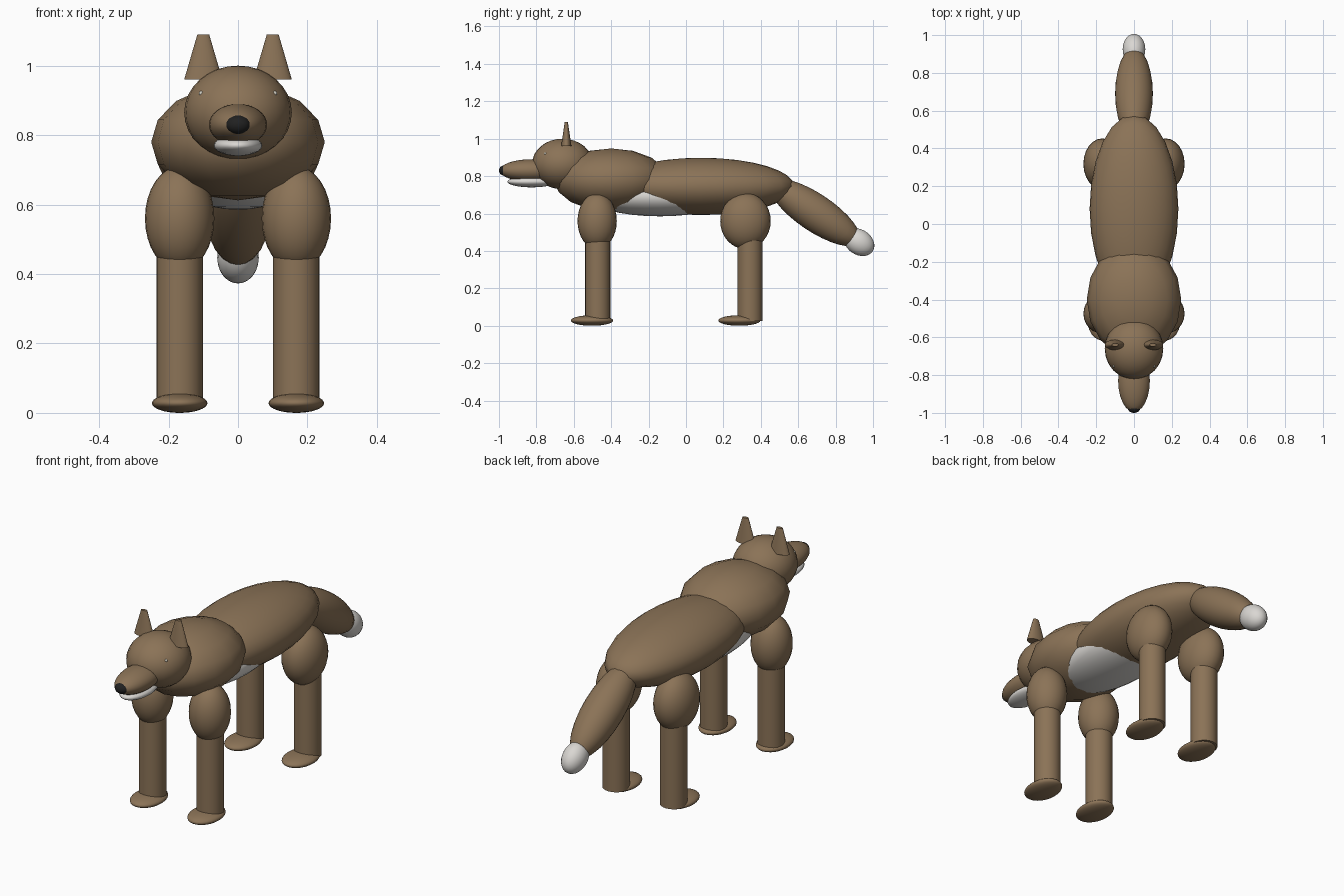
import bpy
from math import radians

cube = bpy.data.objects.get("Cube")
if cube:
    bpy.data.objects.remove(cube)


def material(name, rgb):
    mat = bpy.data.materials.new(name)
    mat.use_nodes = True
    color = (*rgb, 1)
    mat.diffuse_color = color
    mat.node_tree.nodes["Principled BSDF"].inputs["Base Color"].default_value = color
    return mat


brown = material("brown_fur", (0.258, 0.171, 0.095))
pale = material("pale_fur", (0.70, 0.68, 0.65))
black = material("black_nose", (0.015, 0.015, 0.015))
eye_tone = material("pale_eye", (0.62, 0.60, 0.52))


def finish(name, mat, angle=50):
    obj = bpy.context.object
    obj.name = name
    obj.data.materials.append(mat)
    bpy.ops.object.transform_apply(location=False, rotation=False, scale=True)
    bpy.ops.object.shade_smooth_by_angle(angle=radians(angle))
    return obj


def ellipsoid(name, center, radii, mat, tilt=0, segments=24, rings=16):
    bpy.ops.mesh.primitive_uv_sphere_add(segments=segments, ring_count=rings, radius=1,
                                         location=center, rotation=(radians(tilt), 0, 0))
    bpy.context.object.scale = radii
    return finish(name, mat, 80)


def cone(name, center, base, top, depth, mat, flatten=1, sides=24):
    bpy.ops.mesh.primitive_cone_add(vertices=sides, radius1=base, radius2=top,
                                    depth=depth, location=center)
    bpy.context.object.scale = (1, flatten, 1)
    return finish(name, mat)


# Torso
ellipsoid("body", (0, 0.08, 0.745), (0.235, 0.5, 0.153), brown)
ellipsoid("chest", (0, -0.4, 0.78), (0.25, 0.305, 0.168), brown, segments=16, rings=8)
ellipsoid("belly", (0, -0.14, 0.69), (0.19, 0.38, 0.105), pale)

# Head
ellipsoid("head", (0, -0.66, 0.865), (0.155, 0.163, 0.135), brown)
ellipsoid("snout", (0, -0.83, 0.83), (0.084, 0.165, 0.06), brown)
ellipsoid("lower_jaw", (0, -0.825, 0.77), (0.07, 0.13, 0.03), pale)
ellipsoid("nose", (0, -0.972, 0.83), (0.035, 0.028, 0.027), black)

# Tail, sloping down behind the body
ellipsoid("tail", (0, 0.69, 0.605), (0.1, 0.285, 0.1), brown, tilt=-34)
ellipsoid("tail_tip", (0, 0.925, 0.447), (0.06, 0.088, 0.067), pale, tilt=-34)

# Paired parts: ears, eyes and legs
for side, s in (("left", 1), ("right", -1)):
    cone(f"{side}_ear", (s * 0.1, -0.64, 1.025), 0.055, 0.017, 0.13, brown, flatten=0.5)
    ellipsoid(f"{side}_eye", (s * 0.106, -0.752, 0.92), (0.007, 0.007, 0.007), eye_tone,
              segments=12, rings=8)
    for end, thigh_y, thigh_r, leg_y, paw_y in (("front", -0.475, 0.105, -0.472, -0.503),
                                                ("rear", 0.318, 0.135, 0.342, 0.285)):
        x = s * 0.168
        ellipsoid(f"{end}_{side}_thigh", (x, thigh_y, 0.56), (0.1, thigh_r, 0.15), brown)
        cone(f"{end}_{side}_leg", (x, leg_y, 0.26), 0.067, 0.067, 0.47, brown)
        ellipsoid(f"{end}_{side}_paw", (x, paw_y, 0.028), (0.08, 0.113, 0.028), brown)
